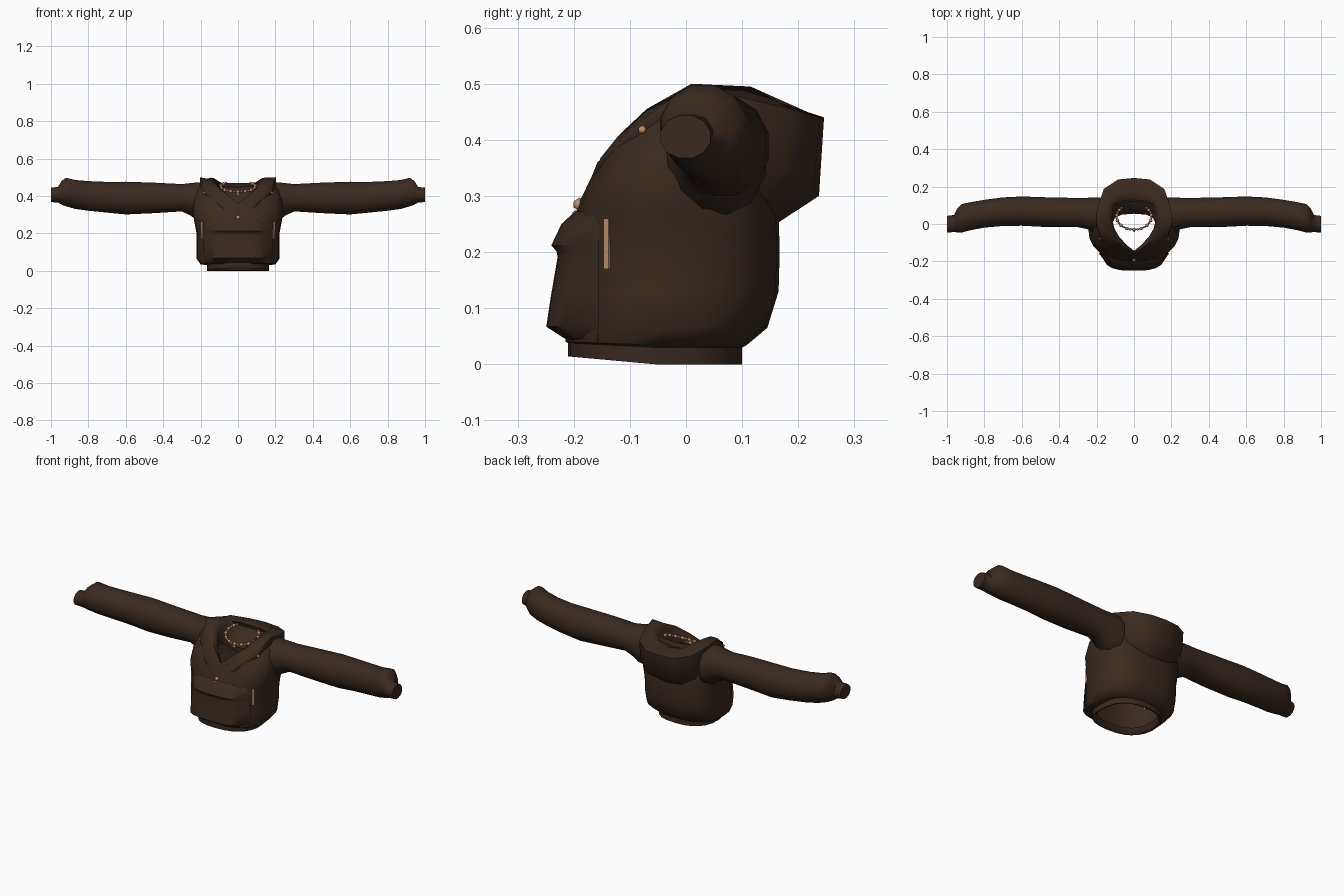
import bpy, bmesh
from math import sin, cos, pi, radians
from mathutils import Vector

cube = bpy.data.objects.get("Cube")
if cube:
    bpy.data.objects.remove(cube, do_unlink=True)


def material(name, rgb):
    m = bpy.data.materials.new(name)
    m.use_nodes = True
    m.diffuse_color = (*rgb, 1)
    m.node_tree.nodes["Principled BSDF"].inputs["Base Color"].default_value = (*rgb, 1)
    return m


BROWN = material("dark brown cloth", (0.040, 0.023, 0.0135))
TAN = material("tan beads", (0.53, 0.28, 0.155))


def finish(name, bm, mat, angle=50):
    bmesh.ops.remove_doubles(bm, verts=bm.verts, dist=0.0005)
    bmesh.ops.recalc_face_normals(bm, faces=bm.faces)
    me = bpy.data.meshes.new(name)
    bm.to_mesh(me)
    bm.free()
    me.materials.append(mat)
    ob = bpy.data.objects.new(name, me)
    bpy.context.collection.objects.link(ob)
    bpy.ops.object.select_all(action="DESELECT")
    ob.select_set(True)
    bpy.context.view_layer.objects.active = ob
    bpy.ops.object.shade_smooth_by_angle(angle=radians(angle))


def loft(name, rings, mat, closed=True, cap=False, angle=50):
    """Skin a list of equal-length point rings."""
    bm = bmesh.new()
    rows = [[bm.verts.new(p) for p in r] for r in rings]
    n = len(rows[0])
    for a, b in zip(rows, rows[1:]):
        for i in range(n if closed else n - 1):
            j = (i + 1) % n
            bm.faces.new((a[i], a[j], b[j], b[i]))
    if cap:
        bm.faces.new(rows[-1])
    finish(name, bm, mat, angle)


def spow(v, e):
    return abs(v) ** e * (1 if v > 0 else -1)


# Torso: rounded rings, dipping at the front towards the neckline
def torso_ring(zf, zb, hw, yf, yb, n=24):
    pts = []
    for i in range(n):
        a = 2 * pi * i / n
        s = spow(sin(a), 0.8)
        y = (yf + yb) / 2 + (yb - yf) / 2 * s
        pts.append((hw * spow(cos(a), 0.8), y, zb + (zf - zb) * max(0, -s)))
    return pts


torso = [(.04, .035, .145, -.185, .08), (.017, .003, .155, -.20, .09),
         (.014, .0, .165, -.21, .10), (.038, .03, .167, -.21, .10),
         (.04, .034, .20, -.215, .108), (.065, .065, .222, -.212, .145),
         (.13, .13, .222, -.21, .165), (.2, .2, .222, -.207, .167),
         (.255, .27, .235, -.2, .165), (.285, .33, .245, -.19, .155),
         (.31, .39, .236, -.18, .145), (.335, .44, .215, -.168, .13),
         (.36, .47, .17, -.158, .12)]
loft("torso", [torso_ring(*r) for r in torso], BROWN)

# Sleeves with closed cuffs: x, y range, z range
sleeve = [(.18, -.05, .145, .255, .475), (.22, -.045, .145, .265, .476),
          (.25, -.03, .143, .29, .472), (.3, -.02, .142, .315, .466),
          (.45, -.02, .145, .305, .474), (.6, -.012, .15, .298, .479),
          (.7, -.013, .145, .308, .478), (.8, -.022, .132, .318, .482),
          (.87, -.035, .12, .328, .488), (.92, -.048, .11, .342, .5),
          (.945, -.047, .085, .352, .48), (.962, -.045, .05, .363, .45),
          (1.0, -.047, .045, .366, .445)]


def sleeve_ring(x, y0, y1, z0, z1, n=12):
    return [(x, (y0 + y1) / 2 + (y1 - y0) / 2 * cos(a), (z0 + z1) / 2 + (z1 - z0) / 2 * sin(a))
            for a in ((i + .5) * 2 * pi / n for i in range(n))]


for side, label in ((1, "left"), (-1, "right")):
    loft(label + "_sleeve", [[(side * x, y, z) for x, y, z in sleeve_ring(*r)] for r in sleeve],
         BROWN, cap=True, angle=55)

# Lowered hood: cross-sections from the back round to the front, inside to outside
hood = [
    ((0, .055, .36), (0, .11, .44), (0, .175, .458), (0, .246, .44), (0, .237, .30), (0, .165, .253)),
    ((.065, .05, .36), (.075, .108, .445), (.085, .16, .468), (.085, .238, .44), (.085, .228, .31), (.08, .16, .262)),
    ((.1, .035, .37), (.11, .09, .465), (.13, .115, .495), (.162, .187, .455), (.162, .178, .35), (.15, .135, .3)),
    ((.113, .01, .38), (.117, .03, .475), (.145, .05, .498), (.198, .08, .48), (.2, .08, .40), (.18, .07, .35)),
    ((.105, -.025, .38), (.11, -.015, .465), (.145, -.005, .488), (.203, .01, .5), (.205, -.005, .44), (.18, .0, .39)),
    ((.081, -.066, .37), (.084, -.065, .43), (.115, -.07, .455), (.175, -.08, .435), (.178, -.085, .41), (.165, -.07, .38)),
    ((.04, -.112, .34), (.042, -.112, .39), (.06, -.12, .408), (.1, -.152, .368), (.1, -.157, .35), (.09, -.14, .33)),
    ((0, -.143, .31), (0, -.145, .345), (0, -.155, .36), (0, -.192, .285), (0, -.195, .27), (0, -.17, .255)),
]
mirrored = [[(-x, y, z) for x, y, z in s] for s in hood[-2:0:-1]]
loft("hood", hood + mirrored + [hood[0]], BROWN, closed=False, angle=60)

# Front pouch pocket: rows of z, half width, front y
pocket = [(.04, .135, -.207), (.067, .145, -.249), (.12, .148, -.241), (.19, .145, -.229),
          (.2, .143, -.23), (.212, .14, -.24), (.25, .138, -.222), (.272, .13, -.198)]


def pocket_row(z, w, y):
    curve = [(w * t, y + .03 * t ** 4, z) for t in (-1, -.8, -.5, 0, .5, .8, 1)]
    ends = [(s * (w + .04), -.155, z) for s in (-1, 1)]
    return [ends[0]] + curve + [ends[1]]


loft("front_pocket", [pocket_row(*r) for r in pocket], BROWN, closed=False, angle=50)


# Bead necklace hanging on a thin cord, open under the back of the hood
def necklace_point(t):
    a = t * radians(135)
    return Vector((.093 * sin(a), .038 - .068 * cos(a), .45 - .028 * cos(a)))


def sphere(bm, centre, radius):
    made = bmesh.ops.create_icosphere(bm, subdivisions=1, radius=radius)
    bmesh.ops.translate(bm, verts=made["verts"], vec=centre)


HALF = 11
path = [necklace_point(i / HALF) for i in range(-HALF, HALF + 1)]
bm = bmesh.new()
for i, p in enumerate(path):
    sphere(bm, p, .0105 if i % 2 else .007)
sphere(bm, (0, -.034, .408), .009)
finish("necklace_beads", bm, TAN)

cord = []
for p in path:
    out = Vector((p.x, p.y - .04, 0)).normalized()
    cord.append([p + out * .004 * cos(b) + Vector((0, 0, .004 * sin(b))) for b in (0, pi / 2, pi, 3 * pi / 2)])
loft("necklace_cord", cord, TAN)

# Pendant beads set into the chest
bm = bmesh.new()
sphere(bm, (0, -.19, .285), .012)
sphere(bm, (0, -.196, .268), .007)
finish("pendant", bm, TAN)

# Small tan studs at the collar and trim beside the pocket
for side, label in ((1, "left"), (-1, "right")):
    bm = bmesh.new()
    sphere(bm, (side * .181, -.078, .418), .008)
    finish(label + "_collar_stud", bm, TAN)
    bpy.ops.mesh.primitive_cube_add(size=1, location=(side * .19, -.14, .215),
                                    rotation=(0, 0, side * radians(-38)))
    trim = bpy.context.object
    trim.name = label + "_side_trim"
    trim.scale = (.009, .011, .09)
    trim.data.materials.append(TAN)
